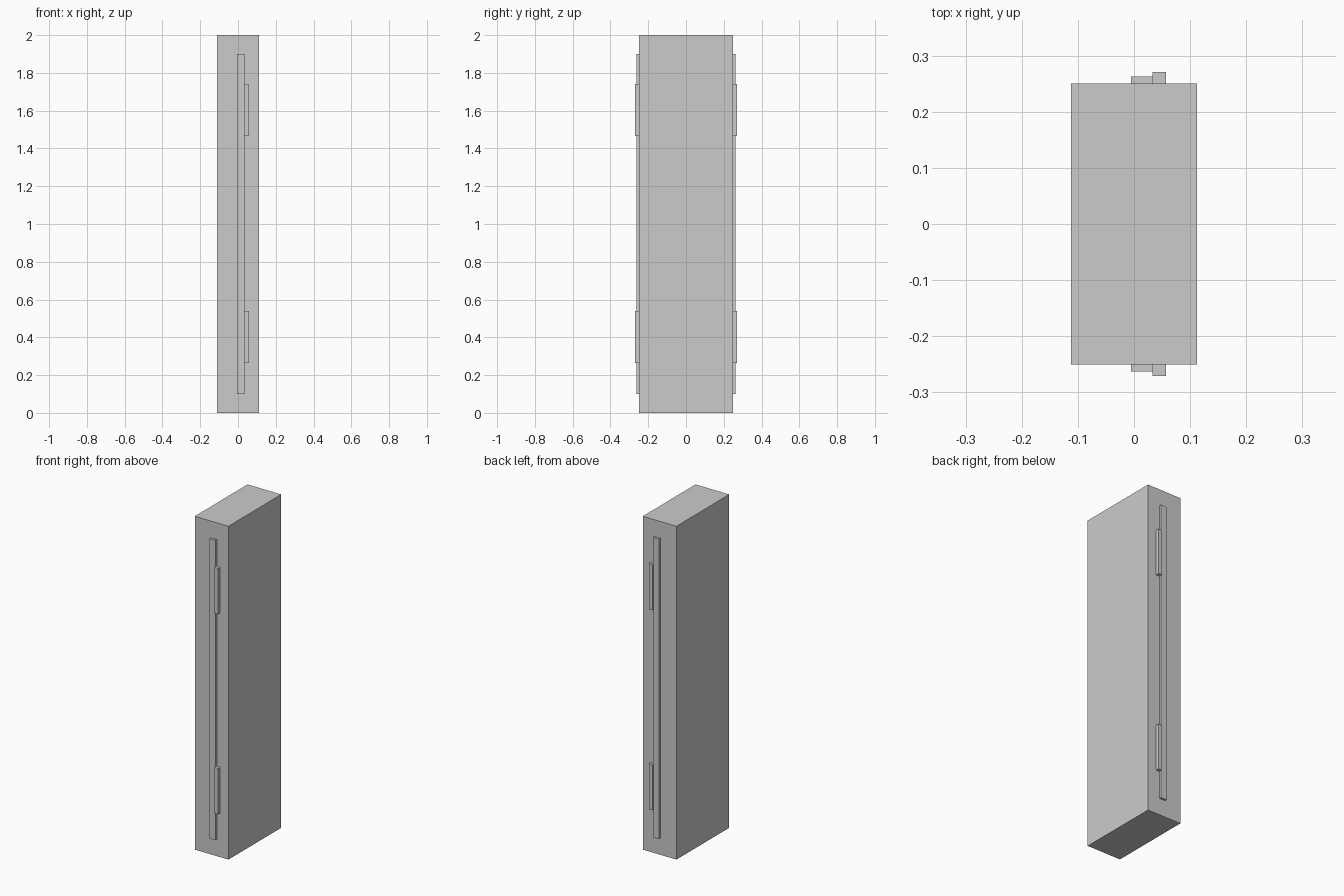
import bpy

if "Cube" in bpy.data.objects:
    bpy.data.objects.remove(bpy.data.objects["Cube"])


def box(name, x0, x1, y0, y1, z0, z1):
    bpy.ops.mesh.primitive_cube_add(
        size=1, location=((x0 + x1) / 2, (y0 + y1) / 2, (z0 + z1) / 2))
    ob = bpy.context.object
    ob.name = name
    ob.scale = (x1 - x0, y1 - y0, z1 - z0)
    bpy.ops.object.transform_apply(location=False, rotation=False, scale=True)
    return ob


def edge_box(name, x0, x1, depth, z0, z1):
    # Same part on the front and back edge faces
    for side, s in (("front", -1), ("back", 1)):
        y0, y1 = sorted((s * 0.25, s * depth))
        box(f"{side}_{name}", x0, x1, y0, y1, z0, z1)


# Main slab
box("body", -0.112, 0.112, -0.25, 0.25, 0, 2)

# Long raised strip on each narrow face
edge_box("strip", -0.005, 0.034, 0.263, 0.1, 1.9)

# Lower and upper tabs beside the strip
for label, z in (("lower", 0.265), ("upper", 1.465)):
    edge_box(f"{label}_tab", 0.033, 0.057, 0.271, z, z + 0.275)
